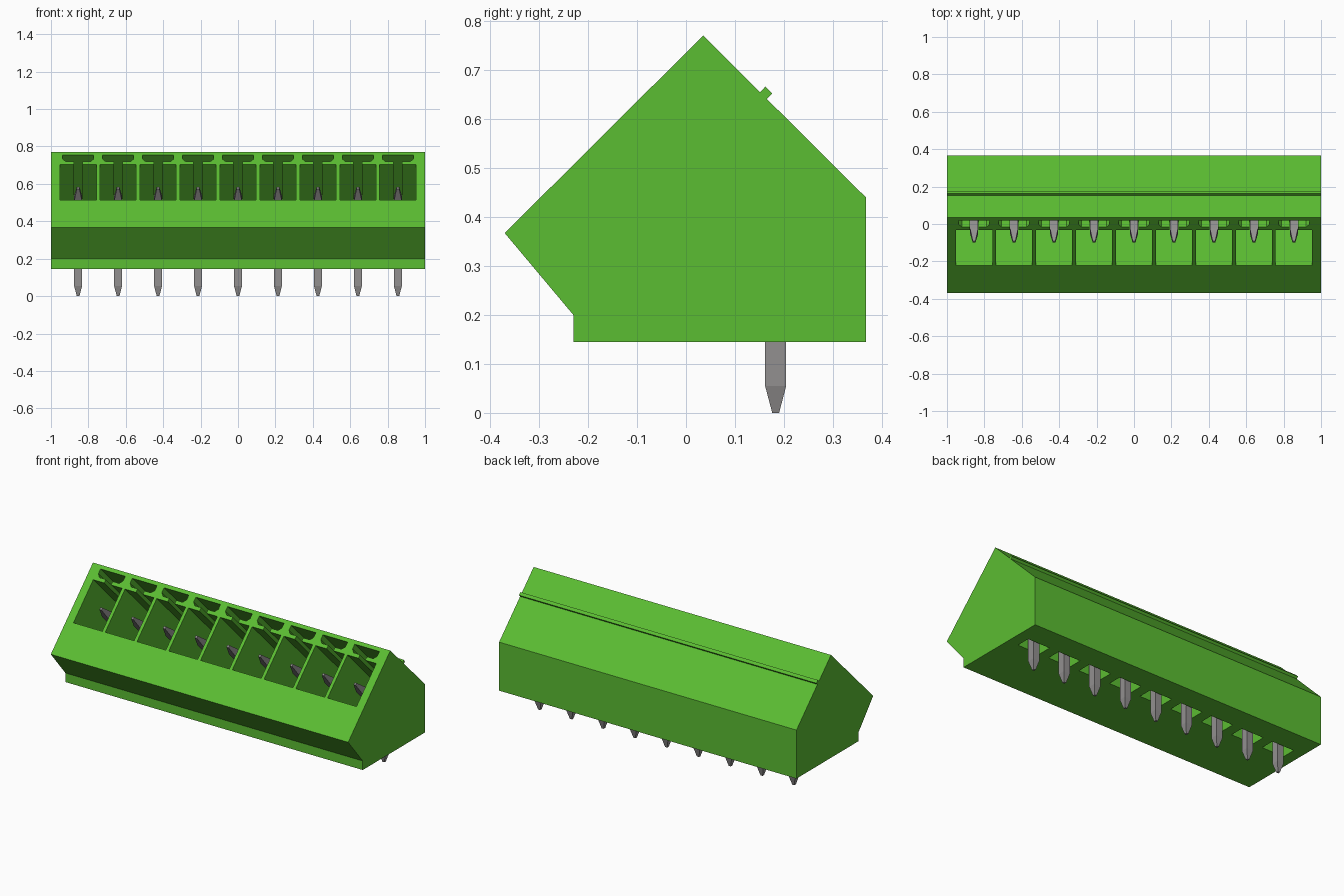
import bpy, bmesh
from mathutils import Matrix, Vector

if "Cube" in bpy.data.objects:
    bpy.data.objects.remove(bpy.data.objects["Cube"])


def material(name, colour):
    m = bpy.data.materials.new(name)
    m.use_nodes = True
    m.diffuse_color = (*colour, 1)
    m.node_tree.nodes["Principled BSDF"].inputs["Base Color"].default_value = (*colour, 1)
    return m


green = material("green plastic", (0.105, 0.51, 0.032))
metal = material("grey metal", (0.29, 0.28, 0.28))

COUNT, PITCH = 9, 0.2137
centres = [(i - (COUNT - 1) / 2) * PITCH for i in range(COUNT)]

# Frame of the front slope: local x along the row, y up the slope, z outward
a = 0.5 ** 0.5
slope = Matrix(((1, 0, 0, 0), (0, a, -a, -0.127), (0, a, a, 0.61), (0, 0, 0, 1)))


def add_prism(bm, start, end):
    """Closed solid between two matching loops of points."""
    lower = [bm.verts.new(p) for p in start]
    upper = [bm.verts.new(p) for p in end]
    n = len(lower)
    bm.faces.new(lower[::-1])
    bm.faces.new(upper)
    for i in range(n):
        j = (i + 1) % n
        bm.faces.new((lower[i], lower[j], upper[j], upper[i]))


def make_object(name, bm, mat):
    bmesh.ops.recalc_face_normals(bm, faces=bm.faces)
    mesh = bpy.data.meshes.new(name)
    bm.to_mesh(mesh)
    bm.free()
    mesh.materials.append(mat)
    ob = bpy.data.objects.new(name, mesh)
    bpy.context.collection.objects.link(ob)
    return ob


def profile_bar(name, profile):
    """Extrude a side profile along the whole row."""
    bm = bmesh.new()
    add_prism(bm, [(-1, y, z) for y, z in profile], [(1, y, z) for y, z in profile])
    return make_object(name, bm, green)


def square(h, z):
    return [Vector((x * h, y * h, z)) for x, y in ((-1, -1), (1, -1), (1, 1), (-1, 1))]


# Housing
housing = profile_bar("housing", [(-0.37, 0.367), (-0.23, 0.2), (-0.23, 0.145),
                                  (0.367, 0.145), (0.367, 0.44), (0.035, 0.77)])

# Raised rib along the back slope
profile_bar("back_rib", [(0.145, 0.648), (0.162, 0.666), (0.176, 0.652), (0.159, 0.634)])

# Sockets with a keyed slot above, and holes around the pins underneath
half = [(0.097, -0.134), (0.097, 0.134), (0.023, 0.134), (0.023, 0.156),
        (0.066, 0.156), (0.083, 0.175), (0.083, 0.205)]
outline = half + [(-x, y) for x, y in reversed(half)]
bm = bmesh.new()
for cx in centres:
    add_prism(bm, [slope @ Vector((cx + x, y, -0.33)) for x, y in outline],
              [slope @ Vector((cx + x, y, 0.05)) for x, y in outline])
    hole = [(cx + x, y) for x, y in ((-0.075, 0.14), (0.075, 0.14), (0.075, 0.225), (-0.075, 0.225))]
    add_prism(bm, [(x, y, 0.1) for x, y in hole], [(x, y, 0.215) for x, y in hole])
cutter = make_object("socket_cutter", bm, green)
cutter.hide_render = True

cut = housing.modifiers.new("sockets", 'BOOLEAN')
cut.operation = 'DIFFERENCE'
cut.solver = 'EXACT'
cut.object = cutter
bpy.context.view_layer.objects.active = housing
bpy.ops.object.modifier_apply(modifier=cut.name)
bpy.data.objects.remove(cutter)


# Bent contact pins: one leg into the socket, one leg down
def add_leg(bm, frame, root, shoulder, tip):
    for h0, z0, h1, z1 in ((0.0215, root, 0.0215, shoulder), (0.0215, shoulder, 0.007, tip)):
        add_prism(bm, [frame @ p for p in square(h0, z0)], [frame @ p for p in square(h1, z1)])


for i, cx in enumerate(centres):
    bm = bmesh.new()
    shift = Matrix.Translation((cx, 0, 0))
    add_leg(bm, shift @ slope, -0.445, -0.125, -0.045)
    add_leg(bm, shift @ Matrix.Translation((0, 0.183, 0)), 0.31, 0.055, 0)
    make_object(f"contact_pin_{i + 1}", bm, metal)
